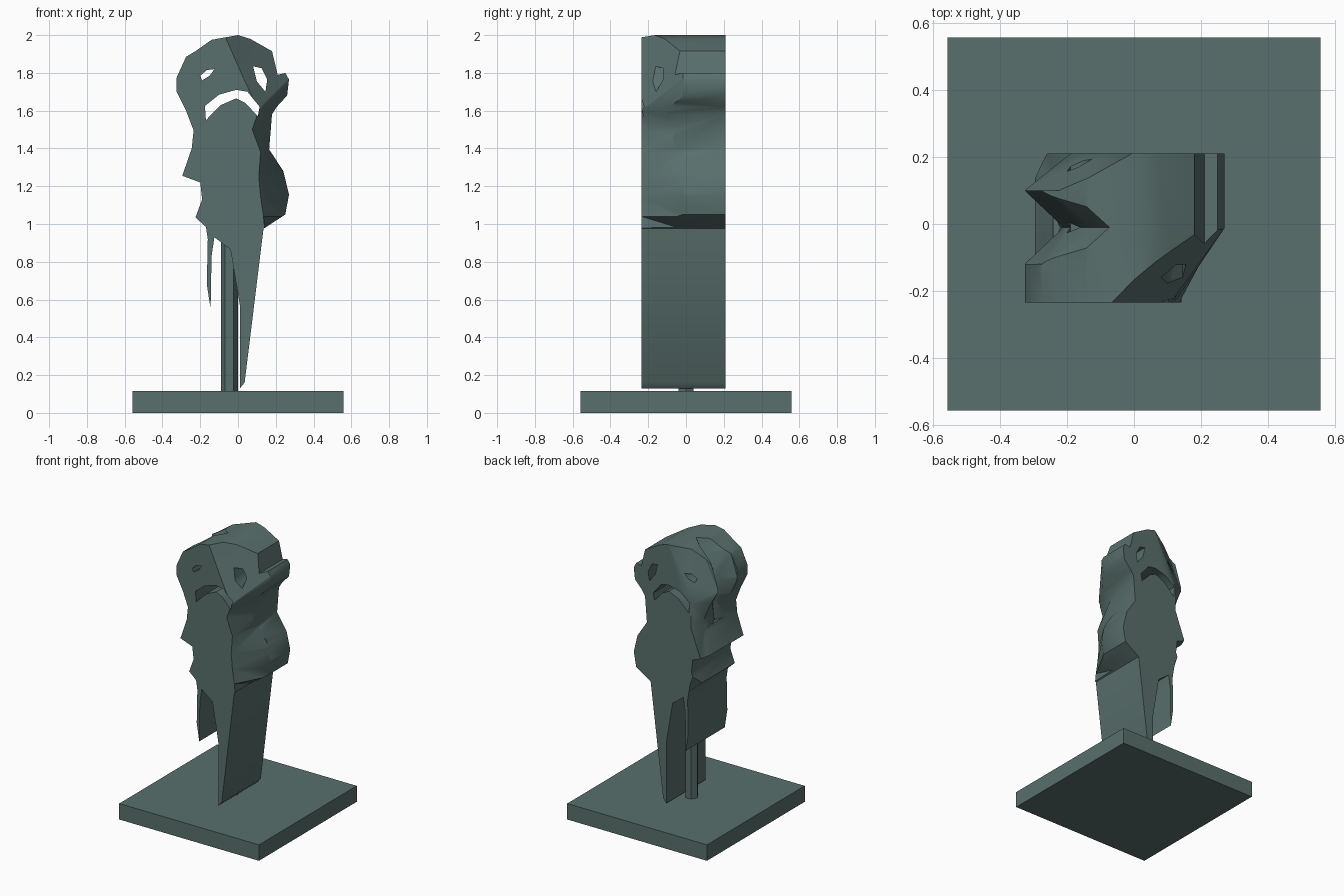
import bpy, bmesh, math

if "Cube" in bpy.data.objects:
    bpy.data.objects.remove(bpy.data.objects["Cube"])

mat = bpy.data.materials.new("dark_patina")
mat.diffuse_color = (0.10, 0.16, 0.15, 1)
mat.use_nodes = True
mat.node_tree.nodes["Principled BSDF"].inputs["Base Color"].default_value = mat.diffuse_color
FRONT, BACK = -0.235, 0.21


def loft(name, sections):
    """Closed solid through rings of equal length."""
    bm = bmesh.new()
    rings = [[bm.verts.new(p) for p in s] for s in sections]
    n = len(rings[0])
    for a, b in zip(rings, rings[1:]):
        for i in range(n):
            j = (i + 1) % n
            bm.faces.new((a[i], a[j], b[j], b[i]))
    bm.faces.new(rings[0])
    bm.faces.new(rings[-1])
    bmesh.ops.triangulate(bm, faces=[f for f in bm.faces if len(f.verts) == 4])
    bmesh.ops.recalc_face_normals(bm, faces=bm.faces)
    me = bpy.data.meshes.new(name)
    bm.to_mesh(me)
    bm.free()
    ob = bpy.data.objects.new(name, me)
    bpy.context.collection.objects.link(ob)
    return ob


def slab(name, outline, y0, y1):
    return loft(name, [[(x, y, z) for x, z in outline] for y in (y0, y1)])


def plan_loft(name, rows):
    return loft(name, [[(x, y, z) for x, y in plan] for z, plan in rows])


def carve(ob, cutter):
    bpy.context.view_layer.objects.active = ob
    m = ob.modifiers.new("carve", 'BOOLEAN')
    m.operation, m.solver, m.object = 'DIFFERENCE', 'EXACT', cutter
    bpy.ops.object.modifier_apply(modifier=m.name)
    bpy.data.objects.remove(cutter)


# Sculpture silhouette: head, shoulders, two thin legs
outline = [
    (0, 2), (.065, 1.98), (.18, 1.915), (.21, 1.79), (.25, 1.80), (.27, 1.765), (.26, 1.68),
    (.205, 1.62), (.18, 1.58), (.165, 1.395), (.24, 1.28), (.27, 1.155), (.25, 1.05),
    (.135, .975), (.035, .16), (.01, .13), (.01, .57), (-.04, .865), (-.125, .93),
    (-.14, .83), (-.145, .55), (-.165, .68), (-.16, .92), (-.17, .985), (-.225, 1.035),
    (-.19, 1.13), (-.2, 1.22), (-.295, 1.255), (-.245, 1.4), (-.235, 1.495), (-.275, 1.6),
    (-.325, 1.70), (-.325, 1.775), (-.275, 1.885), (-.225, 1.915), (-.14, 1.975)]
body = slab("mask_figure", outline, FRONT, BACK)

# Slanted right cheek and flank: (z, x at the front, x at mid depth)
cheek = [(2.03, -.085, .15), (1.77, .03, .272), (1.6, .11, .25), (1.5, .075, .19),
         (1.38, .12, .175), (1.25, .11, .255), (1.14, .12, .272), (1.04, .135, .255), (.97, .142, .15)]
carve(body, plan_loft("cheek_cutter", [
    (z, [(a, -.3), (a, FRONT), (b, -.01), (.6, -.01), (.6, -.3)]) for z, a, b in cheek]))

# Slanted rear left cheek: (z, x at the back, x further in)
rear = [(2.03, .01, -.17), (1.7, -.16, -.327), (1.62, -.19, -.30), (1.45, -.185, -.25),
        (1.25, -.26, -.315), (1.04, -.18, -.25), (.95, -.165, -.21)]
carve(body, plan_loft("rear_cutter", [
    (z, [(a, .3), (a, BACK), (b, .1), (-.6, .1), (-.6, .3)]) for z, a, b in rear]))

# V groove down the left side of the head: (z, x of the apex, x of the rims)
groove = [(2.03, -.05, -.16), (1.9, -.12, -.27), (1.72, -.21, -.327), (1.6, -.2, -.28), (1.43, -.22, -.26)]
carve(body, plan_loft("groove_cutter", [
    (z, [(-.6, -.12), (r, -.12), (a, -.01), (r, .1), (-.6, .1)]) for z, a, r in groove]))

# Eyes and drooping mouth pierced right through
holes = [
    [(-.2, 1.785), (-.165, 1.815), (-.125, 1.82), (-.15, 1.785), (-.19, 1.76)],
    [(.08, 1.835), (.125, 1.825), (.155, 1.765), (.145, 1.70), (.1, 1.755)],
    [(-.175, 1.625), (-.1, 1.685), (-.01, 1.71), (.05, 1.70), (.115, 1.62), (.105, 1.57),
     (.04, 1.64), (-.01, 1.665), (-.09, 1.63), (-.17, 1.55)]]
for h in holes:
    carve(body, slab("hole_cutter", h, -.5, .5))

# Hexagonal support post
bpy.ops.mesh.primitive_cylinder_add(vertices=6, radius=.045, depth=.95, location=(-.045, 0, .585),
                                    rotation=(0, 0, math.radians(30)))
post = bpy.context.object
post.name = "support_post"

# Square base
bpy.ops.mesh.primitive_cube_add(size=1, location=(0, 0, .0575))
base = bpy.context.object
base.name = "base_plate"
base.scale = (1.115, 1.115, .115)

for ob in (body, post, base):
    ob.data.materials.clear()
    ob.data.materials.append(mat)
bpy.ops.object.select_all(action='DESELECT')
body.select_set(True)
bpy.context.view_layer.objects.active = body
bpy.ops.object.shade_smooth_by_angle(angle=math.radians(40))
